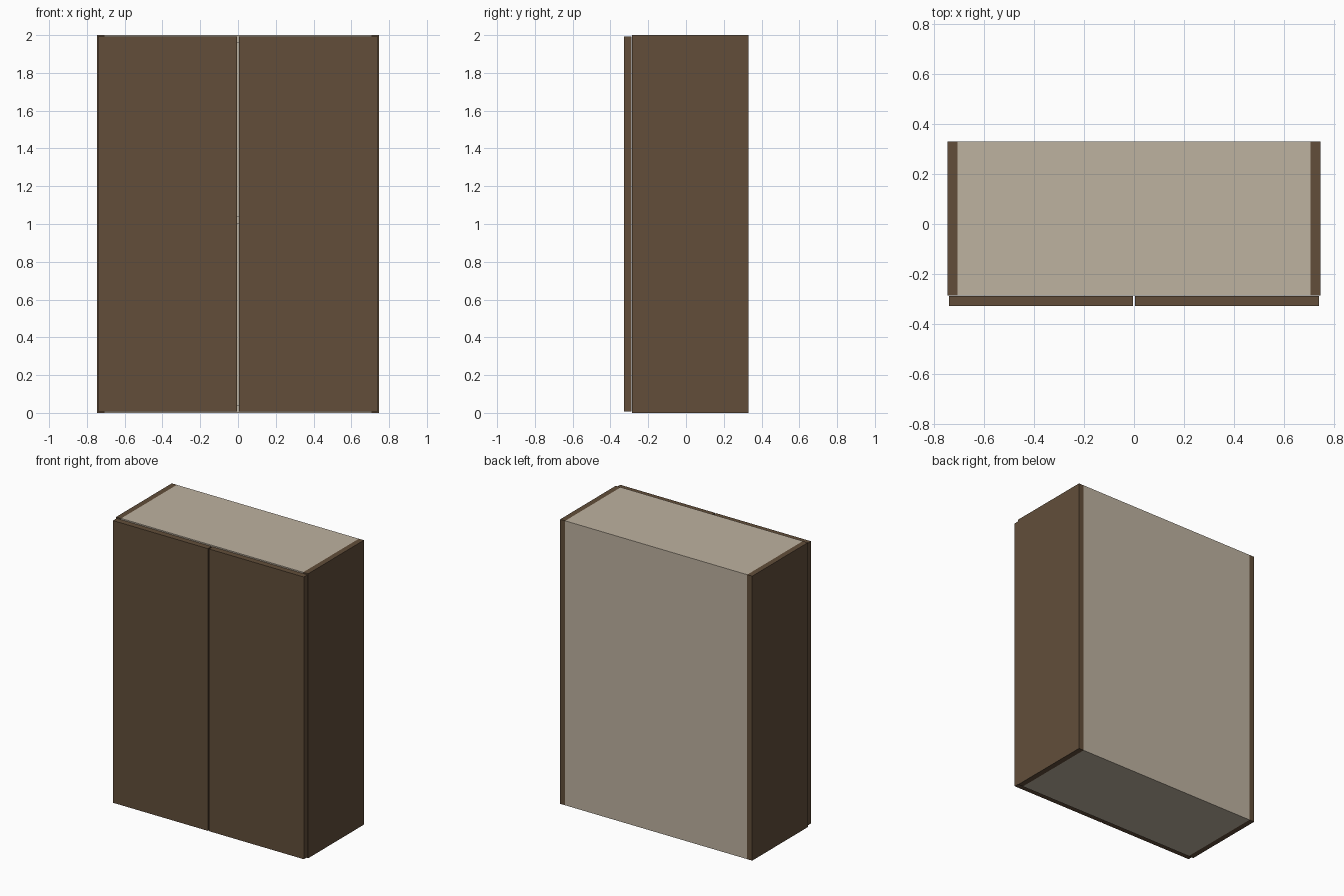
import bpy

if "Cube" in bpy.data.objects:
    bpy.data.objects.remove(bpy.data.objects["Cube"])


def material(name, rgb):
    m = bpy.data.materials.new(name)
    m.diffuse_color = (*rgb, 1)
    m.use_nodes = True
    m.node_tree.nodes["Principled BSDF"].inputs["Base Color"].default_value = m.diffuse_color
    return m


brown = material("dark_brown_wood", (0.122, 0.076, 0.042))
beige = material("beige_board", (0.515, 0.445, 0.351))


def box(name, lo, hi, mat):
    """Box spanning two opposite corners."""
    bpy.ops.mesh.primitive_cube_add(size=1, location=[(a + b) / 2 for a, b in zip(lo, hi)])
    ob = bpy.context.object
    ob.name = name
    ob.scale = [b - a for a, b in zip(lo, hi)]
    bpy.ops.object.transform_apply(location=False, rotation=False, scale=True)
    ob.data.materials.append(mat)
    return ob


W, IN = 0.747, 0.708          # outer and inner half width
FRONT, BACK = -0.287, 0.331   # carcass depth range
T = 0.039                     # board thickness

# Side panels and doors, one of each per side
for s, side in ((-1, "left"), (1, "right")):
    x0, x1 = sorted((s * IN, s * W))
    box(side + "_side_panel", (x0, FRONT, 0), (x1, BACK, 2), brown)
    x0, x1 = sorted((s * 0.004, s * 0.742))
    box(side + "_door", (x0, -0.329, 0.008), (x1, FRONT - 0.001, 1.992), brown)

# Top, bottom, middle shelf and back, all between the sides
box("top_panel", (-IN, FRONT, 2 - T), (IN, BACK, 2), beige)
box("bottom_panel", (-IN, FRONT, 0), (IN, BACK, T), beige)
box("middle_shelf", (-IN, FRONT + 0.02, 1.0), (IN, BACK - 0.02, 1.0 + T), beige)
box("back_panel", (-IN, BACK - 0.02, T), (IN, BACK, 2 - T), beige)
